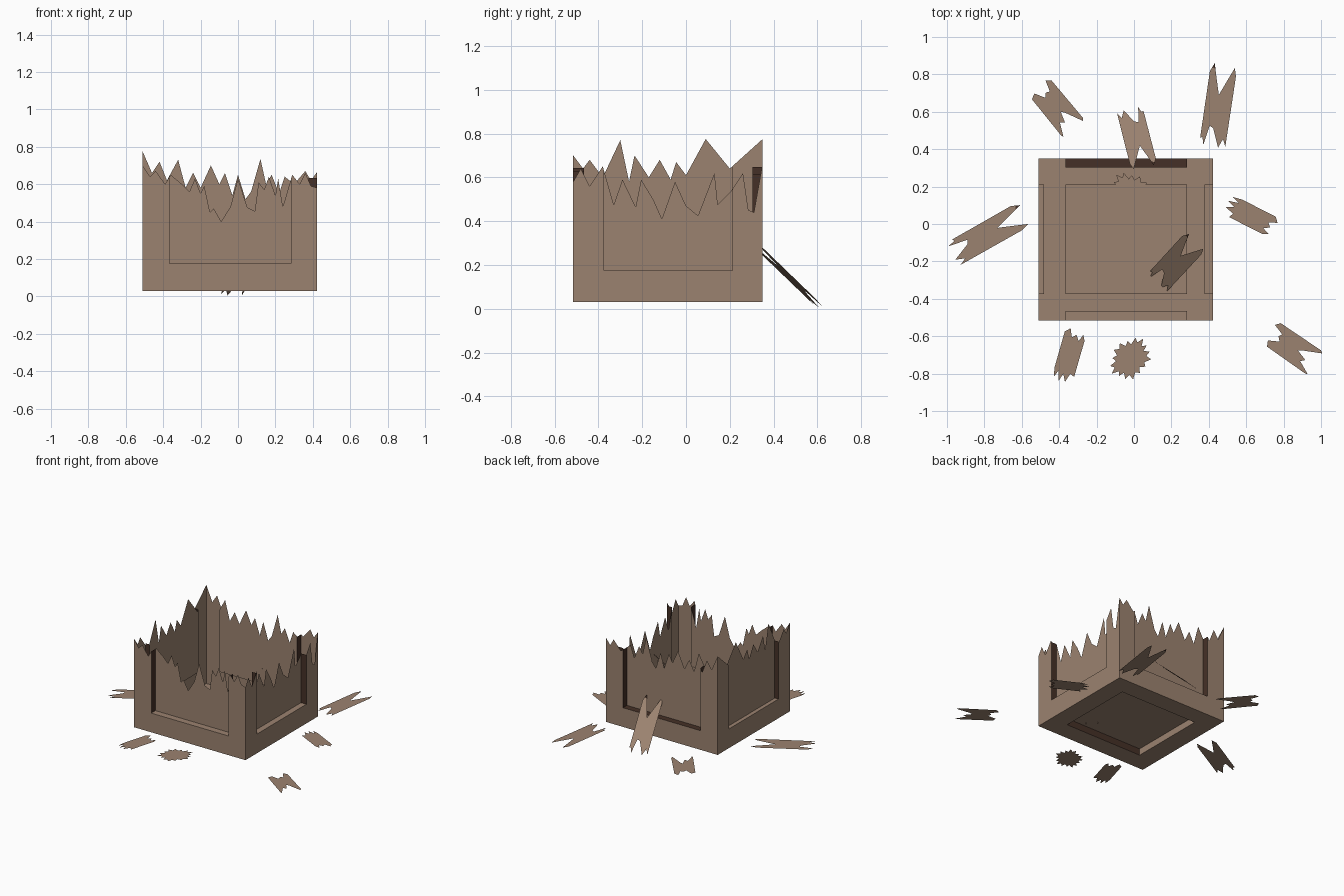
import bpy, math
from mathutils import Vector, Matrix

if "Cube" in bpy.data.objects:
    bpy.data.objects.remove(bpy.data.objects["Cube"])


def material(name, rgb):
    m = bpy.data.materials.new(name)
    m.diffuse_color = (*rgb, 1)
    m.use_nodes = True
    m.node_tree.nodes["Principled BSDF"].inputs["Base Color"].default_value = m.diffuse_color
    return m


WOOD = material("worn wood", (0.33, 0.225, 0.16))
DARK = material("dark wood", (0.06, 0.03, 0.02))


def build(name, faces, matrix=Matrix()):
    """faces: list of (points, outward direction, is_dark); each face is flat."""
    verts, polys, index, lookup = [], [], [], {}
    for pts, out, dark in faces:
        pts = [Vector(p) for p in pts]
        normal = Vector((0, 0, 0))
        for i in range(len(pts)):
            normal += pts[i - 1].cross(pts[i])
        if normal.dot(Vector(out)) < 0:
            pts.reverse()
        ids = []
        for p in pts:
            key = tuple(round(c, 4) for c in p)
            if key not in lookup:
                lookup[key] = len(verts)
                verts.append(key)
            ids.append(lookup[key])
        polys.append(ids)
        index.append(int(dark))
    me = bpy.data.meshes.new(name)
    me.from_pydata(verts, [], polys)
    me.materials.append(WOOD)
    me.materials.append(DARK)
    for p, i in zip(me.polygons, index):
        p.material_index = i
    ob = bpy.data.objects.new(name, me)
    ob.matrix_world = matrix
    bpy.context.collection.objects.link(ob)
    return ob


# Crate dimensions: outer box and recessed panel limits
X0, X1, Y0, Y1 = -0.51, 0.423, -0.515, 0.35
PX0, PX1, PY0, PY1 = -0.365, 0.283, -0.375, 0.212
BASE, LEDGE, FLOOR = 0.03, 0.175, 0.08


def wall(name, along_x, outer, inner, a, b, jag, dark_ledge=False):
    """Thin wall with frame, recessed panel and splintered top edge."""
    def height(s):
        for (s0, z0), (s1, z1) in zip(jag, jag[1:]):
            if s0 <= s <= s1:
                return z0 + (z1 - z0) * (s - s0) / (s1 - s0)

    def at(s, c, z):
        return (s, c, z) if along_x else (c, s, z)

    def sheet(s0, s1, c, z):
        top = [(s0, height(s0))] + [p for p in jag if s0 < p[0] < s1] + [(s1, height(s1))]
        return [at(s1, c, z), at(s0, c, z)] + [at(s, c, h) for s, h in top]

    out = at(0, math.copysign(1, outer), 0)
    lo, hi = jag[0][0], jag[-1][0]
    faces = [(sheet(lo, a, outer, BASE), out, False),
             (sheet(b, hi, outer, BASE), out, False),
             (sheet(a, b, inner, LEDGE), out, False),
             ([at(a, outer, BASE), at(b, outer, BASE), at(b, outer, LEDGE), at(a, outer, LEDGE)], out, False),
             ([at(a, outer, LEDGE), at(b, outer, LEDGE), at(b, inner, LEDGE), at(a, inner, LEDGE)],
              (0, 0, 1), dark_ledge)]
    for s, d in ((a, 1), (b, -1)):
        faces.append(([at(s, outer, LEDGE), at(s, inner, LEDGE), at(s, inner, height(s)),
                       at(s, outer, height(s))], at(d, 0, 0), True))
    build(name, faces)


# Four broken walls
wall("front_wall", True, Y0, -0.465, PX0, PX1, [
    (X0, .70), (-.47, .64), (-.44, .67), (-.39, .60), (-.36, .65), (-.30, .60), (-.26, .56),
    (-.23, .63), (-.20, .55), (-.18, .59), (-.15, .45), (-.13, .47), (-.09, .40), (-.04, .48), (0, .63),
    (.05, .475), (.09, .455), (.11, .61), (.14, .57), (.165, .64), (.20, .54), (.215, .63),
    (.24, .48), (.29, .65), (.33, .60), (.36, .66), (.39, .59), (X1, .58)])
wall("back_wall", True, Y1, 0.303, PX0, PX1, [
    (X0, .775), (-.46, .66), (-.42, .72), (-.38, .62), (-.32, .73), (-.28, .58), (-.24, .66),
    (-.20, .58), (-.145, .70), (-.10, .60), (-.07, .66), (-.03, .54), (0, .65), (.04, .52),
    (.07, .56), (.12, .735), (.15, .60), (.18, .65), (.22, .55), (.25, .64), (.30, .60),
    (.36, .67), (.39, .62), (X1, .665)], dark_ledge=True)
wall("left_wall", False, X0, -0.48, PY0, PY1, [
    (Y0, .70), (-.47, .64), (-.44, .68), (-.38, .60), (-.30, .77), (-.26, .58), (-.235, .70),
    (-.17, .60), (-.12, .68), (-.07, .59), (-.045, .67), (0, .61), (.09, .775), (.20, .64), (Y1, .775)])
wall("right_wall", False, X1, 0.378, PY0, PY1, [
    (Y0, .58), (-.48, .64), (-.44, .56), (-.38, .65), (-.33, .475), (-.29, .59), (-.23, .465),
    (-.205, .59), (-.15, .50), (-.11, .41), (-.05, .58), (0, .47), (.055, .425), (.13, .62),
    (.145, .475), (.20, .53), (.26, .62), (.285, .45), (.31, .44), (Y1, .665)])

# Crate bottom: flat frame with a raised inner panel
outer = [(X0, Y0), (X1, Y0), (X1, Y1), (X0, Y1)]
inner = [(PX0, PY0), (PX1, PY0), (PX1, PY1), (PX0, PY1)]
facing = [(0, 1, 0), (-1, 0, 0), (0, -1, 0), (1, 0, 0)]
bottom = [([(*p, FLOOR) for p in inner], (0, 0, -1), False)]
for i in range(4):
    j = (i + 1) % 4
    bottom.append(([(*outer[i], BASE), (*outer[j], BASE), (*inner[j], BASE), (*inner[i], BASE)],
                   (0, 0, -1), False))
    bottom.append(([(*inner[i], BASE), (*inner[j], BASE), (*inner[j], FLOOR), (*inner[i], FLOOR)],
                   facing[i], i % 2 == 0))
build("crate_bottom", bottom)

# Splinter outlines (length, width)
LONG = [(.17, -.072), (.215, -.06), (.06, .005), (.15, .03), (.225, .05), (.18, .07),
        (-.18, .072), (-.175, .06), (-.215, .05), (-.11, .03), (-.12, .01), (-.22, -.03),
        (-.17, -.05), (-.21, -.068)]
MID = [(.13, -.075), (.142, -.07), (.07, -.035), (.09, -.015), (.03, .005), (.05, .02), (.145, .065),
       (.13, .075), (-.13, .075), (-.15, .05), (-.09, .03), (-.10, .01), (-.08, -.01), (-.135, -.04),
       (-.12, -.07)]
SHORT = [(.10, -.06), (.13, -.045), (.09, -.03), (.12, -.01), (.10, .01), (.145, .03), (.12, .055),
         (-.08, .055), (-.13, .045), (-.09, .03), (-.145, .015), (-.10, 0), (-.14, -.02),
         (-.09, -.035), (-.10, -.06)]
CHIP = []
for k in range(32):
    t = math.tau * k / 32
    r = (1.0 if k % 2 else 0.76) * (1 + 0.08 * math.sin(5 * t))
    CHIP.append((.12 * r * math.cos(t), .095 * r * math.sin(t)))


def splinter(name, shape, x, y, heading, z=0.028, pitch=0):
    """Flat splinter; long ones have one dark prong tip."""
    pts = [Vector((u, v, 0)) for u, v in shape]
    faces = []
    if shape is LONG:
        tip = pts[4]
        p, q = tip.lerp(pts[3], 0.4), tip.lerp(pts[5], 0.5)
        faces.append(([p, tip, q], (0, 0, 1), True))
        pts[4:5] = [p, q]
    faces.append((pts, (0, 0, 1), False))
    build(name, faces, Matrix.Translation((x, y, z)) @ Matrix.Rotation(math.radians(heading), 4, 'Z')
          @ Matrix.Rotation(math.radians(-pitch), 4, 'Y'))


# Scattered debris
splinter("long_plank_back", LONG, .45, .63, 82)
splinter("long_plank_left", LONG, -.78, -.055, 30)
splinter("leaning_plank_back", LONG, .015, .46, -75, z=.155, pitch=43)
splinter("leaning_plank_inside", LONG, .225, -.205, 48, z=.225, pitch=45)
splinter("plank_back_left", MID, -.415, .62, -50)
splinter("plank_front_right", MID, .85, -.665, -34)
splinter("short_plank_right", SHORT, .625, .045, -27)
splinter("short_plank_front", SHORT, -.35, -.705, 74)
splinter("chip_front", CHIP, -.02, -.72, 48)
splinter("chip_inside", CHIP, -.015, .165, -42, z=.088)
